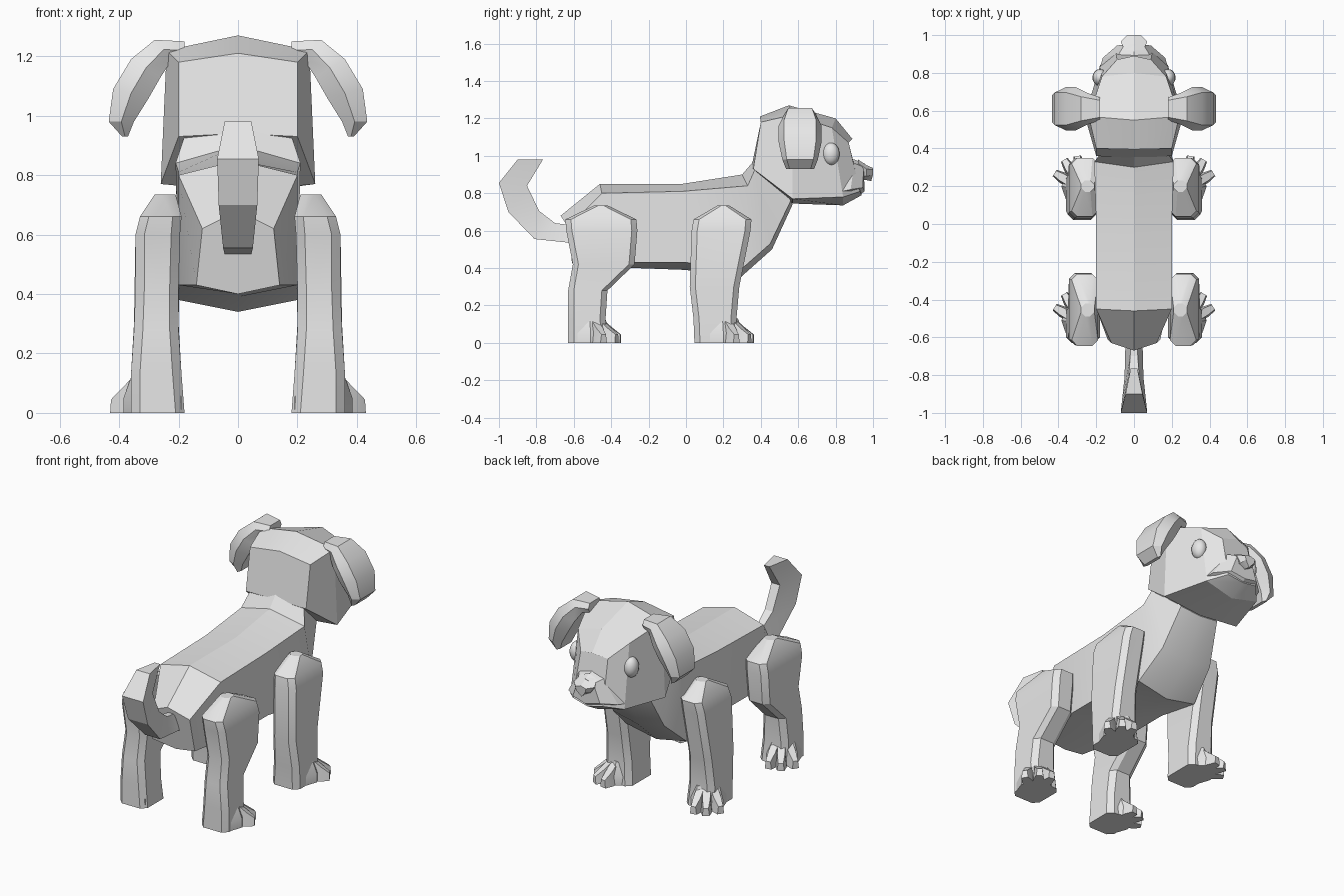
import bpy
import bmesh
from math import radians
from mathutils import Vector

default_cube = bpy.data.objects.get("Cube")
if default_cube:
    bpy.data.objects.remove(default_cube, do_unlink=True)

# One plain grey for the whole animal
grey = bpy.data.materials.new("plain_grey")
grey.use_nodes = True
grey.diffuse_color = (.8, .8, .8, 1)
grey.node_tree.nodes["Principled BSDF"].inputs["Base Color"].default_value = grey.diffuse_color


def finish(name, bm, angle=25):
    """Turn a bmesh into a shaded, coloured object."""
    bmesh.ops.recalc_face_normals(bm, faces=bm.faces)
    mesh = bpy.data.meshes.new(name)
    bm.to_mesh(mesh)
    bm.free()
    mesh.materials.append(grey)
    obj = bpy.data.objects.new(name, mesh)
    bpy.context.collection.objects.link(obj)
    bpy.ops.object.select_all(action="DESELECT")
    obj.select_set(True)
    bpy.context.view_layer.objects.active = obj
    bpy.ops.object.shade_smooth_by_angle(angle=radians(angle))
    return obj


def loft(name, rings, side=1):
    """Skin a run of equal rings and cap both ends; side -1 mirrors across x."""
    bm = bmesh.new()
    loops = [[bm.verts.new((x * side, y, z)) for x, y, z in ring] for ring in rings]
    for lower, upper in zip(loops, loops[1:]):
        count = len(lower)
        for i in range(count):
            j = (i + 1) % count
            bm.faces.new((lower[i], lower[j], upper[j], upper[i]))
    bm.faces.new(loops[0])
    bm.faces.new(loops[-1])
    return finish(name, bm)


def hexagon(top, shoulder, low, bottom):
    """Symmetric cross-section: ridge, shoulder, lower edge and keel."""
    right = [shoulder, low]
    left = [(-x, y, z) for x, y, z in reversed(right)]
    return [(0, *top), *right, (0, *bottom), *left]


# Trunk from rump to neck
loft("body", [
    hexagon((-.67, .68), (.12, -.63, .62), (.14, -.61, .43), (-.59, .4)),
    hexagon((-.46, .85), (.2, -.45, .8), (.2, -.3, .43), (-.27, .4)),
    hexagon((-.02, .85), (.2, -.02, .81), (.2, 0, .43), (0, .39)),
    hexagon((.3, .9), (.21, .33, .84), (.2, .28, .38), (.28, .34)),
    hexagon((.36, .97), (.18, .37, .93), (.17, .45, .53), (.46, .5)),
    hexagon((.42, 1), (.15, .42, .97), (.13, .56, .76), (.57, .74)),
])

# Skull with a blunt face
loft("head", [
    hexagon((.395, 1.21), (.2, .4, 1.18), (.2, .36, .93), (.35, .94)),
    hexagon((.55, 1.27), (.24, .57, 1.22), (.26, .57, .77), (.57, .745)),
    hexagon((.8, 1.2), (.17, .78, 1.15), (.18, .84, .78), (.84, .735)),
    hexagon((.89, 1.09), (.09, .87, 1.07), (.1, .93, .81), (.94, .79)),
])

# Muzzle and nose
loft("muzzle", [
    hexagon((.83, 1), (.1, .82, .96), (.18, .83, .81), (.83, .76)),
    hexagon((.9, .98), (.08, .9, .96), (.165, .88, .82), (.9, .77)),
    hexagon((.955, .96), (.05, .95, .94), (.09, .945, .83), (.955, .81)),
])
loft("nose", [
    hexagon((.92, .98), (.05, .92, .96), (.04, .92, .9), (.92, .87)),
    hexagon((.965, .95), (.07, .965, .93), (.04, .965, .89), (.965, .87)),
    hexagon((1, .935), (.035, 1, .925), (.03, 1, .9), (.99, .865)),
])


# Curled tail: outer edge, inner edge and half width along its length
def tail_ring(outer, inner, width):
    thin = width * .4
    return [(-width, *outer), (width, *outer), (thin, *inner), (-thin, *inner)]


loft("tail", [
    tail_ring((-.62, .535), (-.62, .63), .045),
    tail_ring((-.81, .555), (-.7, .64), .05),
    tail_ring((-.95, .7), (-.785, .705), .065),
    tail_ring((-1, .855), (-.85, .84), .07),
    tail_ring((-.9, .98), (-.765, .98), .045),
])


# Floppy ears
def ear_ring(outer, inner, width):
    (ox, oz), (ix, iz) = outer, inner
    middle = ((ox + ix) / 2, (oz + iz) / 2)
    outline = [(outer, -.75), (outer, .75), (middle, 1),
               (inner, .7), (inner, -.7), (middle, -1)]
    return [(x, .61 + width * k, z) for (x, z), k in outline]


ear = [
    ear_ring((.18, 1.25), (.18, 1.19), .06),
    ear_ring((.28, 1.255), (.22, 1.19), .085),
    ear_ring((.36, 1.19), (.26, 1.13), .115),
    ear_ring((.42, 1.09), (.3, 1.06), .115),
    ear_ring((.435, .98), (.35, .98), .095),
    ear_ring((.39, .93), (.37, .93), .075),
]


# Legs: height, back, front, inner and outer limits of each ring
def leg_ring(z, back, front, inner, outer):
    c = min(.03, (front - back) / 3)
    return [(inner, back + c, z), (inner + c, back, z), (outer - c, back, z),
            (outer, back + c, z), (outer, front - c, z), (outer - c, front, z),
            (inner + c, front, z), (inner, front - c, z)]


front_leg = [
    leg_ring(0, .045, .28, .18, .36),
    leg_ring(.13, .04, .27, .19, .36),
    leg_ring(.3, .02, .285, .2, .35),
    leg_ring(.6, .03, .345, .195, .345),
    leg_ring(.66, .04, .35, .19, .33),
    leg_ring(.735, .17, .23, .21, .28),
]
hind_leg = [
    leg_ring(0, -.63, -.42, .18, .36),
    leg_ring(.13, -.63, -.43, .19, .36),
    leg_ring(.28, -.63, -.42, .2, .35),
    leg_ring(.42, -.605, -.275, .2, .345),
    leg_ring(.6, -.64, -.26, .195, .345),
    leg_ring(.66, -.645, -.265, .19, .33),
    leg_ring(.735, -.49, -.42, .21, .28),
]

# Paw pad outline and toe tips, splayed outward
pad = [(.19, .1), (.35, .1), (.385, .2), (.35, .27), (.27, .31), (.19, .25)]
toe_tips = [(.3, .36), (.37, .34), (.42, .27)]
ankle = Vector((.27, .18, 0))


def paw(name, shift, side):
    def level(z, scale):
        return [(ankle.x + (x - ankle.x) * scale,
                 ankle.y + (y - ankle.y) * scale + shift, z) for x, y in pad]
    loft(name + "_paw", [level(0, 1), level(.05, 1), level(.13, .75)], side)
    for number, tip in enumerate(toe_tips):
        reach = Vector((*tip, 0)) - ankle
        across = Vector((reach.y, -reach.x, 0)).normalized()
        rings = []
        for along, width, height in ((.3, .03, .15), (.75, .03, .08), (1, .02, .045)):
            centre = ankle + reach * along + Vector((0, shift, 0))
            up = Vector((0, 0, height))
            a, b = centre - across * width, centre + across * width
            rings.append([a, b, b + up - across * width * .3, a + up + across * width * .3])
        loft(f"{name}_toe_{number}", rings, side)


# Paired parts on both sides
for label, side in (("left", 1), ("right", -1)):
    loft(label + "_ear", ear, side)
    loft(label + "_front_leg", front_leg, side)
    loft(label + "_hind_leg", hind_leg, side)
    paw(label + "_front", 0, side)
    paw(label + "_hind", -.71, side)
    # Round eye set into the cheek
    bm = bmesh.new()
    bmesh.ops.create_uvsphere(bm, u_segments=14, v_segments=10, radius=1)
    bmesh.ops.scale(bm, vec=(.04, .046, .06), verts=bm.verts)
    bmesh.ops.translate(bm, vec=(side * .18, .775, 1.01), verts=bm.verts)
    finish(label + "_eye", bm, 60)
